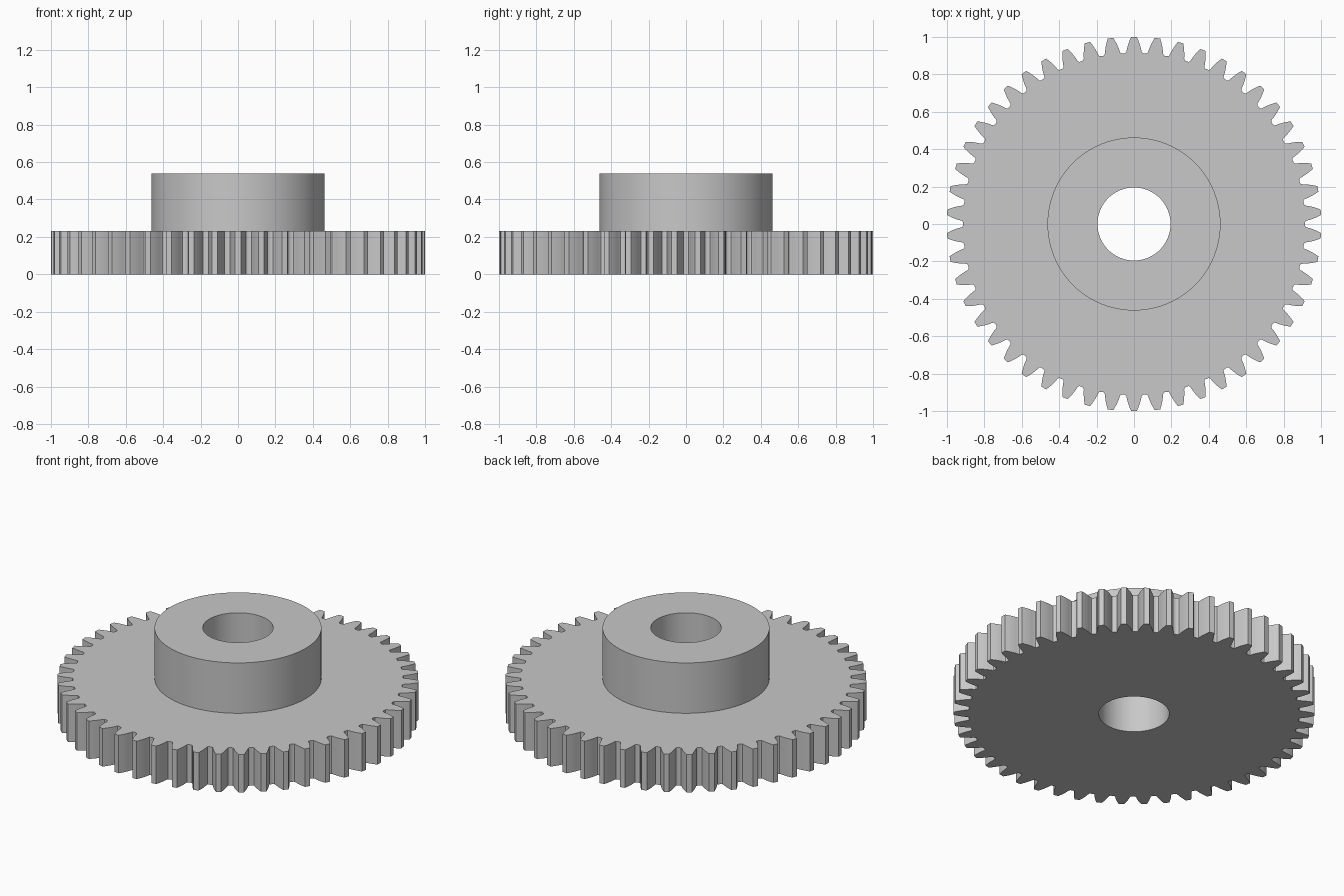
import bpy
import bmesh
from math import acos, cos, sin, tan, pi, radians

if "Cube" in bpy.data.objects:
    bpy.data.objects.remove(bpy.data.objects["Cube"], do_unlink=True)

# Gear proportions
TEETH = 50
TIP_R = 1.0
MODULE = 2 * TIP_R / (TEETH + 2)
PITCH_R = MODULE * TEETH / 2
ROOT_R = PITCH_R - 1.25 * MODULE
PRESSURE = radians(20)
BASE_R = PITCH_R * cos(PRESSURE)
HUB_R, BORE_R = 0.462, 0.195
WHEEL_Z, HUB_Z = 0.232, 0.54


def involute(angle):
    return tan(angle) - angle


def half_angle(r):
    """Half the angular thickness of a tooth at radius r."""
    return pi / (2 * TEETH) + involute(PRESSURE) - involute(acos(BASE_R / r))


# One tooth: rounded root, then involute flank up to the tip, mirrored
start_r = ROOT_R + 0.011
steps = 5
flank = [(ROOT_R, half_angle(start_r) + 0.011),
         (ROOT_R + 0.003, half_angle(start_r) + 0.004)]
for i in range(steps + 1):
    r = start_r + (TIP_R - start_r) * i / steps
    flank.append((r, half_angle(r)))
tooth = [(r, -a) for r, a in flank] + [(r, a) for r, a in reversed(flank)]
outline = [(r, pi / 2 + a + k * 2 * pi / TEETH)
           for k in range(TEETH) for r, a in tooth]

# Rings of the solid, from the bore bottom round the outside to the bore top
sections = [(BORE_R, 0), (None, 0), (None, WHEEL_Z),
            (HUB_R, WHEEL_Z), (HUB_R, HUB_Z), (BORE_R, HUB_Z)]

bm = bmesh.new()
rings = []
for radius, z in sections:
    rings.append([bm.verts.new(((radius or r) * cos(a), (radius or r) * sin(a), z))
                  for r, a in outline])
n = len(outline)
for lower, upper in zip(rings, rings[1:] + rings[:1]):
    for i in range(n):
        j = (i + 1) % n
        bm.faces.new((lower[i], lower[j], upper[j], upper[i]))
bmesh.ops.recalc_face_normals(bm, faces=bm.faces)

mesh = bpy.data.meshes.new("gear_wheel_with_hub")
bm.to_mesh(mesh)
bm.free()
gear = bpy.data.objects.new("gear_wheel_with_hub", mesh)
bpy.context.collection.objects.link(gear)

# Plain grey metal
grey = bpy.data.materials.new("plain_grey")
grey.use_nodes = True
colour = (0.58, 0.58, 0.58, 1)
grey.diffuse_color = colour
grey.node_tree.nodes["Principled BSDF"].inputs["Base Color"].default_value = colour
mesh.materials.append(grey)

# Smooth round walls with sharp edges kept
bpy.ops.object.select_all(action="DESELECT")
gear.select_set(True)
bpy.context.view_layer.objects.active = gear
bpy.ops.object.shade_smooth_by_angle(angle=radians(30))
